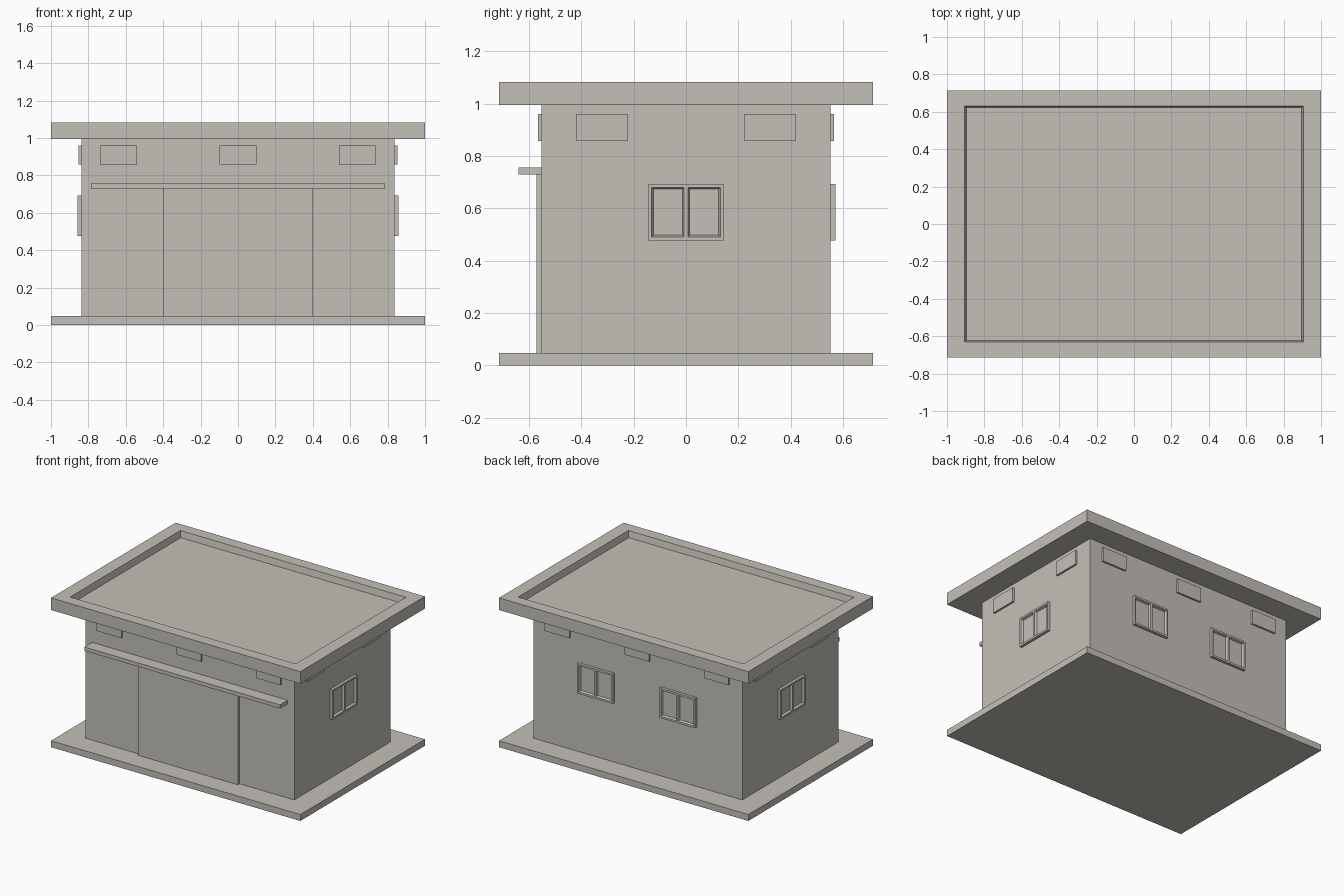
import bpy, bmesh
from math import radians
from mathutils import Matrix

if "Cube" in bpy.data.objects:
    bpy.data.objects.remove(bpy.data.objects["Cube"])

mat = bpy.data.materials.new("warm grey concrete")
mat.diffuse_color = (0.55, 0.525, 0.475, 1)
mat.use_nodes = True
mat.node_tree.nodes["Principled BSDF"].inputs["Base Color"].default_value = mat.diffuse_color

WX, WY, BASE, TOP = 0.838, 0.552, 0.047, 0.996


def loft(name, shells, m=Matrix()):
    """Each shell is a stack of rectangles (x0, x1, y0, y1, z), capped at both ends."""
    bm = bmesh.new()
    for rings in shells:
        loops = [[bm.verts.new(m @ Matrix.Translation((x, y, z)).translation)
                  for x, y in ((x0, y0), (x1, y0), (x1, y1), (x0, y1))]
                 for x0, x1, y0, y1, z in rings]
        bm.faces.new(loops[0][::-1])
        bm.faces.new(loops[-1])
        for a, b in zip(loops, loops[1:]):
            for i in range(4):
                j = (i + 1) % 4
                bm.faces.new((a[i], a[j], b[j], b[i]))
    bmesh.ops.recalc_face_normals(bm, faces=bm.faces)
    me = bpy.data.meshes.new(name)
    bm.to_mesh(me)
    bm.free()
    me.materials.append(mat)
    ob = bpy.data.objects.new(name, me)
    bpy.context.collection.objects.link(ob)
    return ob


def box(name, x0, x1, y0, y1, z0, z1, m=Matrix()):
    return loft(name, [[(x0, x1, y0, y1, z0), (x0, x1, y0, y1, z1)]], m)


def wall_frame(angle, dist, u, v):
    """Local x runs along the wall, y up, z out of the wall."""
    return (Matrix.Rotation(radians(angle), 4, 'Z')
            @ Matrix.Translation((u, -dist, v))
            @ Matrix.Rotation(radians(90), 4, 'X'))


# floor slab and walls
box("floor_slab", -1, 1, -0.714, 0.714, 0, BASE)
box("walls", -WX, WX, -WY, WY, BASE, TOP)

# roof slab with a sunken, slightly tapered tray
loft("roof", [[(-1, 1, -0.714, 0.714, 0.995), (-1, 1, -0.714, 0.714, 1.083),
               (-0.905, 0.905, -0.631, 0.631, 1.083),
               (-0.895, 0.895, -0.622, 0.622, 1.037)]])

# door panel and canopy
box("door_panel", -0.4, 0.4, -0.572, -WY, BASE, 0.73)
box("door_canopy", -0.785, 0.785, -0.64, -WY, 0.729, 0.756)


# vents under the roof on all four sides
def vent(angle, dist, u):
    box("vent", -0.099, 0.099, -0.052, 0.052, -0.005, 0.014, wall_frame(angle, dist, u, 0.909))


for u in (-0.638, 0, 0.638):
    vent(0, WY, u)
    vent(180, WY, u)
for u in (-0.321, 0.321):
    vent(90, WX, u)
    vent(270, WX, u)


# double windows: two framed panes side by side
def window(angle, dist, u):
    halves = []
    for s in (-1, 1):
        def rect(a, b, h, z):
            return (min(s * a, s * b), max(s * a, s * b), -h, h, z)
        halves.append([rect(0, 0.143, 0.108, -0.003), rect(0, 0.143, 0.108, 0.02),
                       rect(0.007, 0.131, 0.094, 0.02), rect(0.013, 0.125, 0.088, 0.004)])
    loft("window", halves, wall_frame(angle, dist, u, 0.585))


window(90, WX, 0)
window(270, WX, 0)
for u in (-0.33, 0.33):
    window(180, WY, u)
